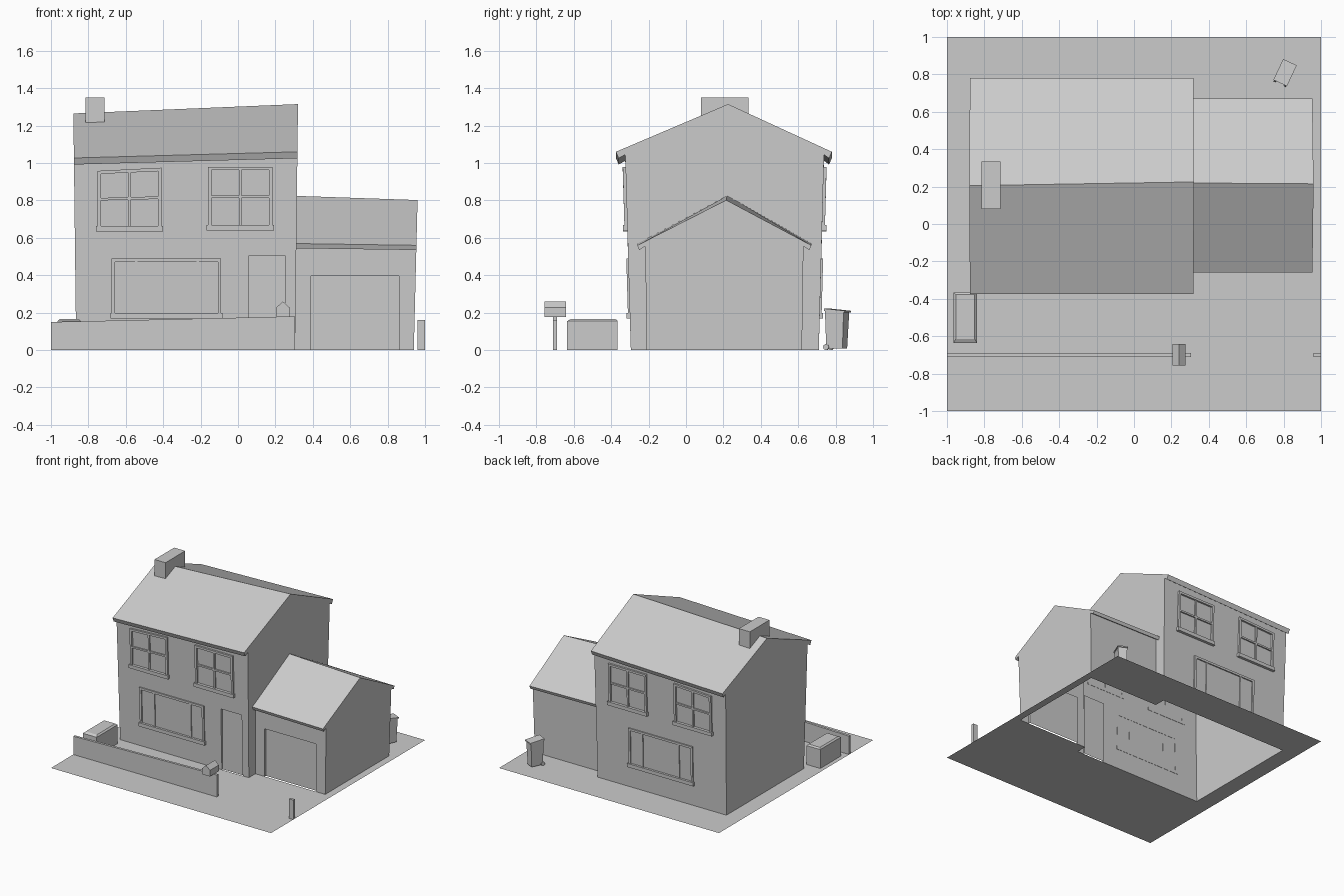
import bpy, bmesh, math
from mathutils import Matrix

if "Cube" in bpy.data.objects:
    bpy.data.objects.remove(bpy.data.objects["Cube"])


def finish(name, bm):
    bmesh.ops.recalc_face_normals(bm, faces=bm.faces)
    mesh = bpy.data.meshes.new(name)
    bm.to_mesh(mesh)
    bm.free()
    ob = bpy.data.objects.new(name, mesh)
    bpy.context.collection.objects.link(ob)
    return ob


def add_loft(bm, *rings):
    loops = [[bm.verts.new(p) for p in r] for r in rings]
    n = len(loops[0])
    for a, b in zip(loops, loops[1:]):
        for i in range(n):
            j = (i + 1) % n
            bm.faces.new((a[i], a[j], b[j], b[i]))
    bm.faces.new(loops[0][::-1])
    bm.faces.new(loops[-1])


def loft(name, *rings):
    bm = bmesh.new()
    add_loft(bm, *rings)
    return finish(name, bm)


def rect(x0, x1, y0, y1, z):
    return [(x0, y0, z), (x1, y0, z), (x1, y1, z), (x0, y1, z)]


def box(name, x0, x1, y0, y1, z0, z1):
    return loft(name, rect(x0, x1, y0, y1, z0), rect(x0, x1, y0, y1, z1))


def combine(target, other, operation):
    mod = target.modifiers.new("combine", 'BOOLEAN')
    mod.operation, mod.object, mod.solver = operation, other, 'EXACT'
    dg = bpy.context.evaluated_depsgraph_get()
    mesh = bpy.data.meshes.new_from_object(target.evaluated_get(dg))
    target.modifiers.clear()
    target.data = mesh
    bpy.data.objects.remove(other)


# House shell: slightly crooked gabled prism with eaves
right = [(-.295, 0), (-.325, 1.045), (-.36, 1.025), (-.375, 1.06), (.225, 1.315),
         (.78, 1.06), (.765, 1.025), (.738, 1.045), (.71, 0)]
left = [(y, z - .033 if z else 0) for y, z in right]
left[4] = (.205, 1.265)
house = loft("house_shell",
             [(-.865 - .012 * z, y, z) for y, z in left],
             [(.305 + .012 * z, y, z) for y, z in right])

# Garage wing
outer = [(-.21, 0), (-.218, .555), (-.25, .535), (-.26, .56), (.215, .802),
         (.67, .56), (.66, .535), (.628, .555), (.62, 0)]
inner = [(y, z * 1.02) for y, z in outer]
inner[4] = (.22, .828)
garage = loft("garage", [(.2, y, z) for y, z in inner],
              [(.94 + .025 * z, y, z) for y, z in outer])
combine(house, garage, 'UNION')

# Recessed front door and garage door
combine(house, box("door_cut", .06, .25, -.5, -.285, -.1, .505), 'DIFFERENCE')
combine(house, box("garage_door_cut", .39, .86, -.5, -.195, -.1, .395), 'DIFFERENCE')

# Open underside
bm = bmesh.new()
bm.from_mesh(house.data)
bmesh.ops.delete(bm, geom=[f for f in bm.faces if all(v.co.z < 1e-4 for v in f.verts)],
                 context='FACES')
bm.to_mesh(house.data)
bm.free()

# Ground around the open footprint
bm = bmesh.new()
for r in [(-1, 1, -1, -.295), (-1, 1, .71, 1), (-1, -.865, -.295, .71),
          (.305, 1, -.295, -.21), (.305, 1, .62, .71), (.94, 1, -.21, .62)]:
    bm.faces.new([bm.verts.new(p) for p in rect(*r, 0)])
bmesh.ops.remove_doubles(bm, verts=bm.verts, dist=1e-4)
finish("ground", bm)

# Chimney
box("chimney", -.815, -.715, .08, .335, 1.2, 1.35)


# Windows: frame, bars and sill, leaning with the wall
def window(name, x0, x1, z0, z1, uprights, crossbar, back=False, tilt=0, depth=.015):
    w, h = .018, .007
    parts = [(x0, x0 + w, z0, z1, depth), (x1 - w, x1, z0, z1, depth),
             (x0 + w, x1 - w, z1 - w, z1, depth), (x0 + w, x1 - w, z0, z0 + w, depth),
             (x0 - .008, x1 + .008, z0 - .012, z0 + .018, depth + .008)]
    parts += [(x - h, x + h, z0 + w, z1 - w, depth * .75) for x in uprights]
    if crossbar:
        zm = (z0 + z1) / 2 + .005
        parts.append((x0 + w, x1 - w, zm - h, zm + h, depth * .75))
    bm = bmesh.new()
    for a, b, c, d, out in parts:
        add_loft(bm, rect(a, b, -.002, out, c), rect(a, b, -.002, out, d))
    for v in bm.verts:
        x, off, z = v.co
        v.co.y = .71 + .027 * z + off if back else -.295 - .029 * z - off
        v.co.z += tilt * (x - x1) * (z - z0) / (z1 - z0)
    finish(name, bm)


for back in (False, True):
    side = "back" if back else "front"
    window(side + "_upper_window_left", -.75, -.41, .645, .975, [-.58], True, back, .05)
    window(side + "_upper_window_right", -.16, .185, .65, .98, [.0125], True, back)
    s = .105 if back else 0
    window(side + "_lower_window", -.675 + s, -.09 + s, .18, .49,
           [-.545 + s, -.215 + s], False, back, 0, .01)

# Garden wall and gate post
loft("garden_wall", rect(-1, .305, -.71, -.69, 0),
     [(-1, -.71, .15), (.305, -.71, .18), (.305, -.69, .18), (-1, -.69, .15)])
box("gate_post", .96, 1, -.71, -.69, 0, .16)

# Mailbox
front = [(.205, .178), (.275, .178), (.275, .228), (.24, .26), (.205, .228)]
loft("mailbox", *[[(x, y, z) for x, z in front] for y in (-.757, -.642)])

# Storage box with bevelled lid
loft("storage_box", rect(-.965, -.84, -.635, -.365, 0), rect(-.965, -.84, -.635, -.365, .155),
     rect(-.953, -.852, -.615, -.377, .166))

# Wheeled bin, turned on the lawn
place = Matrix.Translation((.807, .808, 0)) @ Matrix.Rotation(math.radians(-25), 4, 'Z')
body = loft("bin_body", rect(-.03, .03, -.05, .045, .008), rect(-.036, .036, -.055, .055, .208))
lid = loft("bin_lid",
           [(-.04, -.06, .208), (.04, -.06, .208), (.04, .063, .2), (-.04, .063, .2)],
           [(-.04, -.06, .222), (.04, -.06, .222), (.04, .063, .21), (-.04, .063, .21)])
bm = bmesh.new()
for x in (-.03, .03):
    bmesh.ops.create_cone(bm, cap_ends=True, segments=10, radius1=.016, radius2=.016, depth=.012,
                          matrix=Matrix.Translation((x, -.05, .016)) @ Matrix.Rotation(math.pi / 2, 4, 'Y'))
wheels = finish("bin_wheels", bm)
for ob in (body, lid, wheels):
    ob.data.transform(place)
